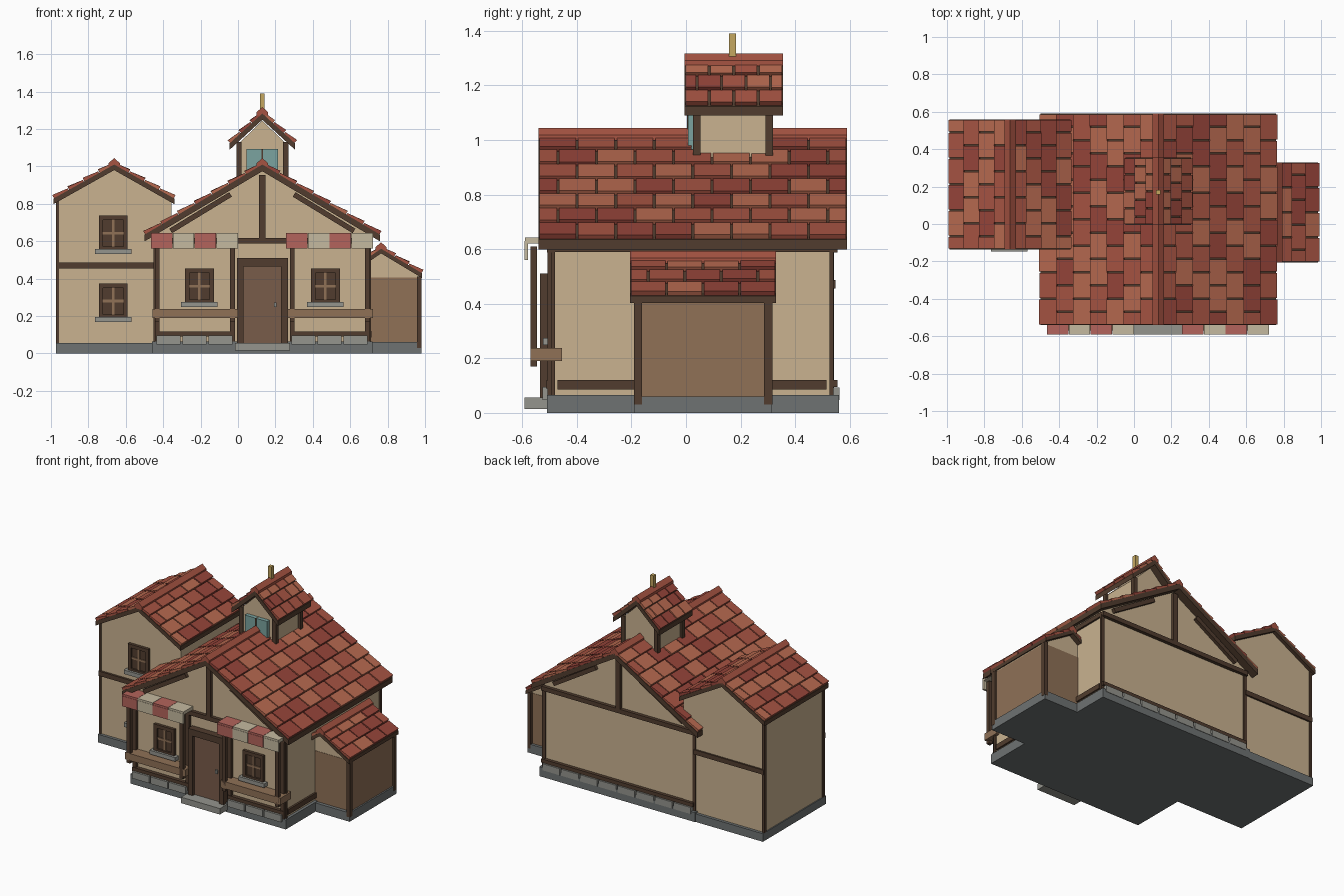
import bpy, random
from mathutils import Vector

if "Cube" in bpy.data.objects:
    bpy.data.objects.remove(bpy.data.objects["Cube"])

random.seed(4)


def mat(name, r, g, b):
    m = bpy.data.materials.new(name)
    m.diffuse_color = [(c / 255) ** 2.2 for c in (r, g, b)] + [1]
    m.use_nodes = True
    m.node_tree.nodes["Principled BSDF"].inputs["Base Color"].default_value = m.diffuse_color
    return m


PLASTER = mat("plaster", 200, 177, 143)
DARK = mat("dark_timber", 82, 63, 50)
BROWN = mat("brown_wood", 142, 112, 87)
DOOR = mat("door_wood", 120, 92, 75)
STONE = mat("stone", 147, 147, 140)
BASE = mat("foundation", 110, 114, 114)
GLASS = mat("glass", 122, 162, 158)
GOLD = mat("gold", 196, 166, 96)
CREAM = mat("cream_cloth", 196, 184, 158)
RED = mat("red_cloth", 178, 100, 92)
TILES = [mat("tile_a", 164, 84, 68), mat("tile_b", 180, 104, 80), mat("tile_c", 148, 70, 60)]


def mesh(name, verts, faces, mats, idx=None):
    me = bpy.data.meshes.new(name)
    me.from_pydata([tuple(v) for v in verts], [], faces)
    for m in mats:
        me.materials.append(m)
    if idx:
        me.polygons.foreach_set("material_index", idx)
    ob = bpy.data.objects.new(name, me)
    bpy.context.collection.objects.link(ob)
    return ob


BOX = [(0, 1, 3, 2), (4, 6, 7, 5), (0, 4, 5, 1), (2, 3, 7, 6), (0, 2, 6, 4), (1, 5, 7, 3)]


def box(name, x0, x1, y0, y1, z0, z1, m):
    return mesh(name, [(x, y, z) for x in (x0, x1) for y in (y0, y1) for z in (z0, z1)], BOX, [m])


def prism(name, pts, y0, y1, m):
    """Extrude a counter-clockwise (x, z) profile along y."""
    n = len(pts)
    v = [(x, y, z) for y in (y0, y1) for x, z in pts]
    f = [tuple(range(n)), tuple(range(2 * n - 1, n - 1, -1))]
    f += [(i, n + i, n + (i + 1) % n, (i + 1) % n) for i in range(n)]
    return mesh(name, v, f, [m])


def bar(name, a, b, w, y0, y1, m):
    a, b = Vector(a), Vector(b)
    d = (b - a).normalized()
    n = Vector((-d.y, d.x)) * w / 2
    prism(name, [tuple(p) for p in (a - n, b - n, b + n, a + n)], y0, y1, m)


def roof(name, ridge, left, right, y0, y1, cols, th=0.036):
    """Dark chevron slab, rows of lifted tiles on each slope, ridge cap."""
    low = lambda p: (p[0], p[1] - th)
    prism(name + "_slab", [low(left), low(ridge), low(right), right[:2], ridge, left[:2]], y0, y1, DARK)
    verts, faces, idx = [], [], []
    w = (y1 - y0) / cols
    for side, eave in ((-1, left), (1, right)):
        p0 = Vector((ridge[0], 0, ridge[1]))
        d = Vector((eave[0], 0, eave[1])) - p0
        L, rows = d.length, eave[2]
        d.normalize()
        n = Vector((-d.z * side, 0, d.x * side))
        for r in range(rows):
            s0, s1 = L * r / rows, L * (r + 1) / rows - 0.004
            cuts = [y0 + w * (k + 0.5 * (r % 2)) for k in range(cols + 1)]
            cuts = sorted({y0, *[c for c in cuts if c < y1 - 0.01], y1})
            for a, b in zip(cuts, cuts[1:]):
                k = len(verts)
                lift = random.uniform(0.017, 0.021)
                for s, top in ((s0, 0.01), (s1, lift)):
                    for y in (a + 0.004, b - 0.004):
                        for h in (0, top):
                            verts.append(p0 + d * s + n * h + Vector((0, y, 0)))
                faces += [tuple(k + i for i in (f if side > 0 else f[::-1])) for f in BOX]
                idx += [random.randrange(3)] * 6
    mesh(name + "_tiles", verts, faces, TILES, idx)
    x, z = ridge
    prism(name + "_ridge_cap", [(x - 0.03, z - 0.012), (x + 0.03, z - 0.012), (x + 0.03, z + 0.008),
                                (x, z + 0.034), (x - 0.03, z + 0.008)], y0, y1, TILES[0])


def window(name, x, y, z, w=0.155, h=0.19):
    box(name + "_pane", x - w / 2, x + w / 2, y - 0.008, y + 0.01, z - h / 2, z + h / 2, DARK)
    for s in (-1, 1):
        e = x + s * (w / 2 - 0.012)
        box(name + "_jamb", e - 0.012, e + 0.012, y - 0.02, y, z - h / 2, z + h / 2, DARK)
        e = z + s * (h / 2 - 0.012)
        box(name + "_rail", x - w / 2, x + w / 2, y - 0.02, y, e - 0.012, e + 0.012, DARK)
    box(name + "_mullion", x - 0.007, x + 0.007, y - 0.014, y, z - h / 2 + 0.024, z + h / 2 - 0.024, BROWN)
    box(name + "_crossbar", x - w / 2 + 0.024, x + w / 2 - 0.024, y - 0.014, y, z - 0.007, z + 0.007, BROWN)
    box(name + "_sill", x - 0.097, x + 0.097, y - 0.036, y, z - h / 2 - 0.017, z - h / 2 + 0.01, STONE)


C = 0.13  # centre line of the main hall

# Foundations
box("main_foundation", -0.46, 0.72, -0.51, 0.56, 0, 0.065, BASE)
box("wing_foundation", -0.972, -0.44, -0.13, 0.555, 0, 0.055, BASE)
box("shed_foundation", 0.70, 0.98, -0.19, 0.315, 0, 0.06, BASE)

# Main hall
prism("main_walls", [(-0.44, 0.05), (0.70, 0.05), (0.70, 0.635), (C, 0.98), (-0.44, 0.635)], -0.487, 0.532, PLASTER)
roof("main_roof", (C, 1.01), (-0.5, 0.635, 7), (0.76, 0.635, 7), -0.54, 0.59, 8)
for tag, y0, y1 in (("front", -0.51, -0.48), ("back", 0.525, 0.555)):
    box(tag + "_tie_beam", -0.45, 0.71, y0, y1, 0.588, 0.618, DARK)
    box(tag + "_king_post", C - 0.017, C + 0.017, y0, y1, 0.61, 0.955, DARK)
    for s in (-1, 1):
        bar(tag + "_gable_brace", (C + s * 0.17, 0.85), (C + s * 0.49, 0.655), 0.028, y0, y1, DARK)
        x = C + s * 0.57
        box(tag + "_corner_post", x - 0.012, x + 0.012, y0 + 0.015 * (tag == "front"),
            y1 - 0.015 * (tag == "back"), 0.06, 0.6, DARK)
box("back_base_beam", -0.44, 0.71, 0.525, 0.555, 0.095, 0.12, DARK)
for s in (-1, 1):
    x = C + s * 0.573
    box("side_base_beam", x - 0.01, x + 0.01, -0.47, 0.515, 0.085, 0.12, DARK)
    x = C + s * 0.572
    box("side_eave_beam", x - 0.01, x + 0.01, -0.487, 0.532, 0.59, 0.62, DARK)
for i in range(8):
    x = -0.43 + i * 0.142
    box("back_stone", x, x + 0.13, 0.53, 0.563, 0.048, 0.093, STONE)

# Both halves of the shop front
for tag, x0 in (("left", -0.465), ("right", 0.257)):
    x1 = x0 + 0.465
    box(tag + "_flower_shelf", x0 + 0.008, x1, -0.57, -0.455, 0.19, 0.238, BROWN)
    box(tag + "_base_beam", x0 + 0.02, x1 - 0.02, -0.512, -0.48, 0.09, 0.118, DARK)
    for x in (x0 + 0.033, x1 - 0.03):
        box(tag + "_awning_post", x - 0.013, x + 0.013, -0.57, -0.545, 0.17, 0.61, DARK)
        box(tag + "_wall_post", x - 0.013, x + 0.013, -0.508, -0.48, 0.06, 0.59, DARK)
    for i in range(3):
        x = x0 + 0.03 + i * 0.139
        box(tag + "_plinth_stone", x, x + 0.128, -0.526, -0.48, 0.048, 0.095, STONE)
    for i in range(4):
        a, b = x0 + i * 0.1165, x0 + (i + 1) * 0.1165 - 0.002
        m = (RED, CREAM)[i % 2]
        box(tag + "_awning_top", a, b, -0.59, -0.485, 0.62, 0.643, m)
        box(tag + "_awning_flap", a, b, -0.592, -0.578, 0.56, 0.63, m)
    window(tag + "_window", C + (-0.337 if tag == "left" else 0.337), -0.487, 0.36)

# Door, frame and step
box("door", 0.028, 0.232, -0.512, -0.48, 0.05, 0.47, DOOR)
for x in (0.012, 0.248):
    box("door_jamb", x - 0.018, x + 0.018, -0.535, -0.48, 0.05, 0.51, DARK)
box("door_lintel", -0.006, 0.266, -0.535, -0.48, 0.465, 0.51, DARK)
box("door_handle", 0.193, 0.207, -0.525, -0.51, 0.248, 0.272, STONE)
box("door_step", -0.017, 0.277, -0.592, -0.5, 0.015, 0.056, STONE)

# Two-storey wing
W = -0.662
prism("wing_walls", [(-0.965, 0.05), (-0.355, 0.05), (-0.355, 0.82), (W, 0.985), (-0.965, 0.82)], -0.11, 0.535, PLASTER)
roof("wing_roof", (W, 1.01), (-0.987, 0.828, 4), (-0.34, 0.828, 4), -0.135, 0.56, 5, 0.03)
for y0, y1 in ((-0.125, -0.1), (0.525, 0.547)):
    box("wing_belt_beam", -0.972, -0.44, y0, y1, 0.455, 0.487, DARK)
for y in (-0.105, 0.53):
    box("wing_corner_post", -0.974, -0.957, y - 0.012, y + 0.012, 0.055, 0.82, DARK)
window("lower_wing_window", -0.667, -0.11, 0.28)
window("upper_wing_window", -0.667, -0.11, 0.643)

# Side shed
box("shed_boards", 0.69, 0.97, -0.167, 0.297, 0.05, 0.405, BROWN)
prism("shed_gable", [(0.69, 0.4), (0.965, 0.4), (0.965, 0.415), (0.765, 0.54), (0.69, 0.5)], -0.165, 0.295, PLASTER)
roof("shed_roof", (0.765, 0.56), (0.7, 0.515, 1), (0.985, 0.428, 3), -0.205, 0.33, 4, 0.025)
for y in (-0.176, 0.301):
    box("shed_post", 0.957, 0.982, y - 0.015, y + 0.015, 0.03, 0.41, DARK)

# Roof turret
prism("turret_walls", [(0.007, 0.86), (0.253, 0.86), (0.253, 1.125), (C, 1.245), (0.007, 1.125)], 0.035, 0.31, PLASTER)
roof("turret_roof", (C, 1.283), (-0.045, 1.123, 3), (0.305, 1.123, 3), -0.005, 0.355, 4, 0.034)
for s in (-1, 1):
    x = C + s * 0.125
    for y in (0.04, 0.305):
        box("turret_post", x - 0.014, x + 0.014, y - 0.014, y + 0.014, 0.93, 1.13, DARK)
    x = C + s * 0.043
    box("turret_window", x - 0.041, x + 0.041, 0.008, 0.04, 0.93, 1.092, GLASS)
box("turret_mullion", C - 0.004, C + 0.004, 0.004, 0.04, 0.93, 1.092, DARK)
box("finial", C - 0.013, C + 0.013, 0.157, 0.183, 1.29, 1.39, GOLD)
